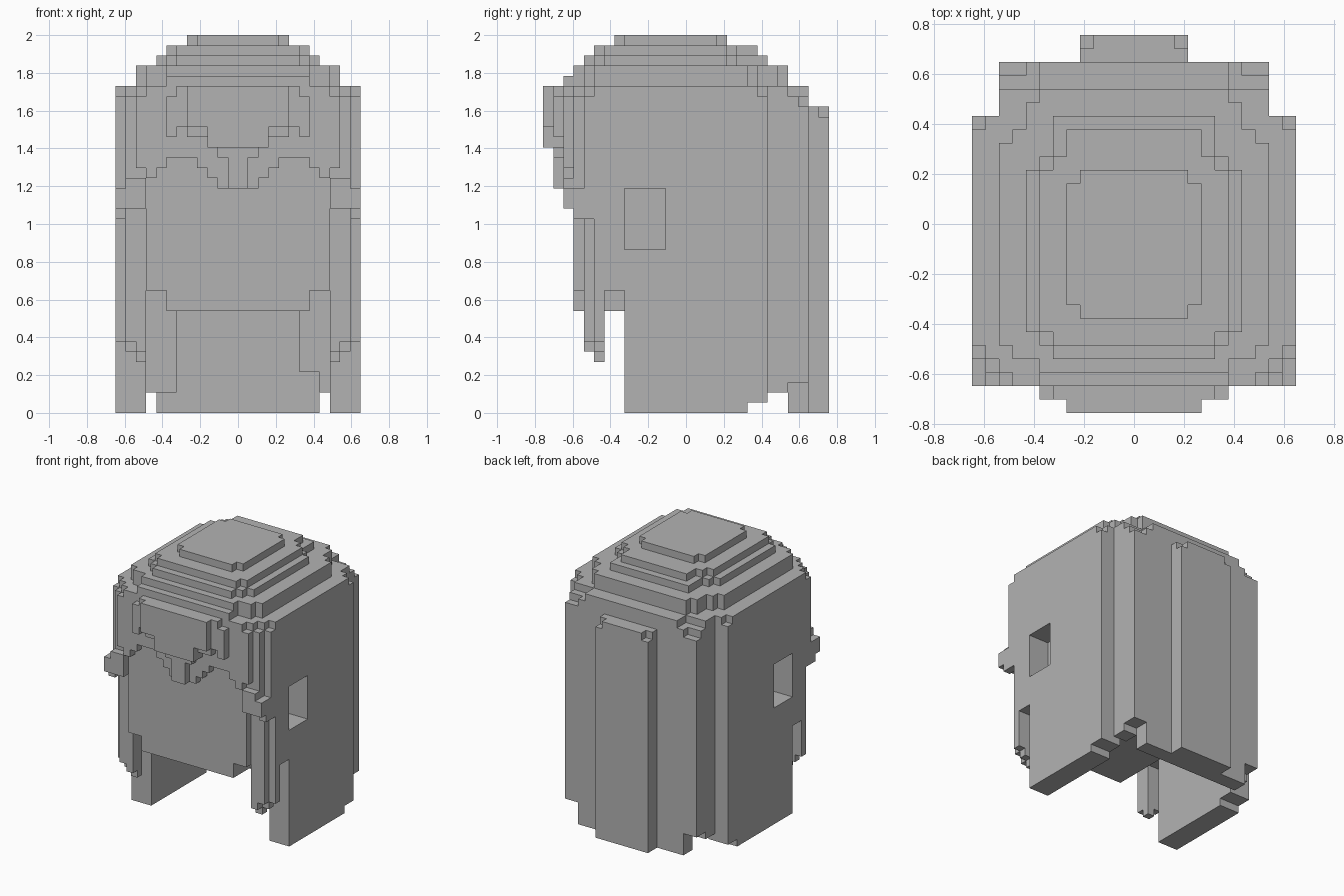
import bpy, bmesh
from mathutils import Vector

if "Cube" in bpy.data.objects:
    bpy.data.objects.remove(bpy.data.objects["Cube"])

U = 2 / 37  # edge of one block

mat = bpy.data.materials.new("plain_grey")
mat.diffuse_color = (0.45, 0.45, 0.45, 1)
mat.use_nodes = True
mat.node_tree.nodes["Principled BSDF"].inputs["Base Color"].default_value = mat.diffuse_color


def box(x0, x1, y0, y1, z0, z1):
    return {(x, y, z) for x in range(x0, x1) for y in range(y0, y1) for z in range(z0, z1)}


def mid(w, *r):
    """Box centred on x with half width w."""
    return box(-w, w, *r)


def pair(x0, x1, *r):
    """Box and its mirror image."""
    return box(x0, x1, *r) | box(-x1, -x0, *r)


parts = {}

# solid head core with a stepped chin
parts["head_core"] = mid(7, -11, 10, 10, 32) | mid(9, -11, 10, 12, 32)

# side curtains with ear openings
side = (pair(9, 12, -8, -6, 12, 32) | pair(9, 12, -6, 6, 0, 32) | pair(9, 12, 6, 8, 1, 32)
        | pair(9, 12, -10, -8, 22, 32))
side -= pair(9, 12, -6, -2, 16, 22)
side -= pair(11, 12, 7, 8, 31, 32) | pair(11, 12, -10, -9, 31, 32)
parts["side_hair"] = side

# back curtain, corner strands and centre strip
parts["back_hair"] = (mid(8, 10, 12, 0, 31) | mid(7, 10, 12, 31, 32) | mid(10, 10, 11, 3, 31)
                      | mid(10, 11, 12, 3, 30)
                      | mid(9, 8, 10, 10, 32) | pair(9, 10, 8, 10, 2, 32)
                      | box(-9, -6, 8, 10, 2, 10) | box(6, 8, 8, 10, 4, 10) | box(8, 9, 8, 10, 2, 10))
parts["back_strip"] = mid(4, 12, 14, 0, 29) | mid(3, 12, 14, 29, 30) | mid(4, 12, 13, 29, 30)

# bangs: one scalloped layer, then two raised tufts
bangs = pair(9, 11, -11, -8, 23, 31) | mid(10, -11, -10, 24, 32)
bangs |= mid(9, -12, -11, 25, 32) | pair(9, 10, -12, -11, 24, 31) | mid(7, -12, -11, 32, 33)
for x0, x1, z in ((0, 2, 22), (2, 3, 23), (3, 4, 24), (7, 8, 24), (8, 9, 23)):
    bangs |= pair(x0, x1, -12, -11, z, 25)
parts["bangs"] = bangs
parts["raised_tuft"] = (mid(6, -13, -12, 28, 32) | mid(7, -13, -12, 27, 31) | mid(3, -13, -12, 26, 28)
                        | mid(2, -13, -12, 25, 26) | mid(1, -13, -12, 22, 25))
parts["raised_tuft"] -= pair(5, 6, -13, -12, 27, 28)
parts["front_tuft"] = mid(5, -14, -13, 28, 32) | mid(3, -14, -13, 26, 28)

# side locks ending in stepped tips, with a curl above each
parts["side_locks"] = (pair(9, 10, -9, -8, 5, 19) | pair(10, 11, -9, -8, 6, 19)
                       | pair(9, 10, -10, -9, 6, 19) | pair(10, 11, -10, -9, 7, 19)
                       | pair(11, 12, -9, -8, 7, 19))
parts["curls"] = (pair(9, 12, -10, -8, 19, 22) | pair(11, 12, -11, -10, 19, 22)
                  | pair(9, 11, -11, -10, 20, 23) | pair(9, 11, -12, -11, 20, 23)
                  | pair(11, 12, -12, -11, 20, 22))

# stepped crown
parts["crown"] = (mid(10, -9, 6, 32, 34) | mid(9, -10, 7, 32, 34) | mid(8, -10, 9, 32, 34)
                  | mid(7, -11, 10, 32, 34)
                  | mid(8, -8, 4, 34, 35) | mid(7, -9, 5, 34, 35) | mid(6, -10, 8, 34, 35)
                  | mid(7, -8, 4, 35, 36) | mid(6, -9, 5, 35, 36) | mid(5, -9, 7, 35, 36)
                  | mid(5, -6, 3, 36, 37) | mid(4, -7, 4, 36, 37))

solid = set().union(*parts.values())


def build(name, cells):
    """Skin the cells, leaving out every face buried inside the model."""
    bm = bmesh.new()
    for c in cells:
        for axis in range(3):
            for s in (-1, 1):
                n = list(c)
                n[axis] += s
                if tuple(n) in solid:
                    continue
                a, b = (axis + 1) % 3, (axis + 2) % 3
                quad = []
                for i, j in ((0, 0), (1, 0), (1, 1), (0, 1))[::s]:
                    p = list(c)
                    p[axis] += s > 0
                    p[a] += i
                    p[b] += j
                    quad.append(bm.verts.new(Vector(p) * U))
                bm.faces.new(quad)
    bmesh.ops.remove_doubles(bm, verts=bm.verts, dist=U / 20)
    bmesh.ops.dissolve_limit(bm, angle_limit=0.02, verts=bm.verts, edges=bm.edges)
    mesh = bpy.data.meshes.new(name)
    bm.to_mesh(mesh)
    bm.free()
    mesh.materials.append(mat)
    bpy.context.collection.objects.link(bpy.data.objects.new(name, mesh))


used = set()
for name, cells in parts.items():
    build(name, cells - used)
    used |= cells
